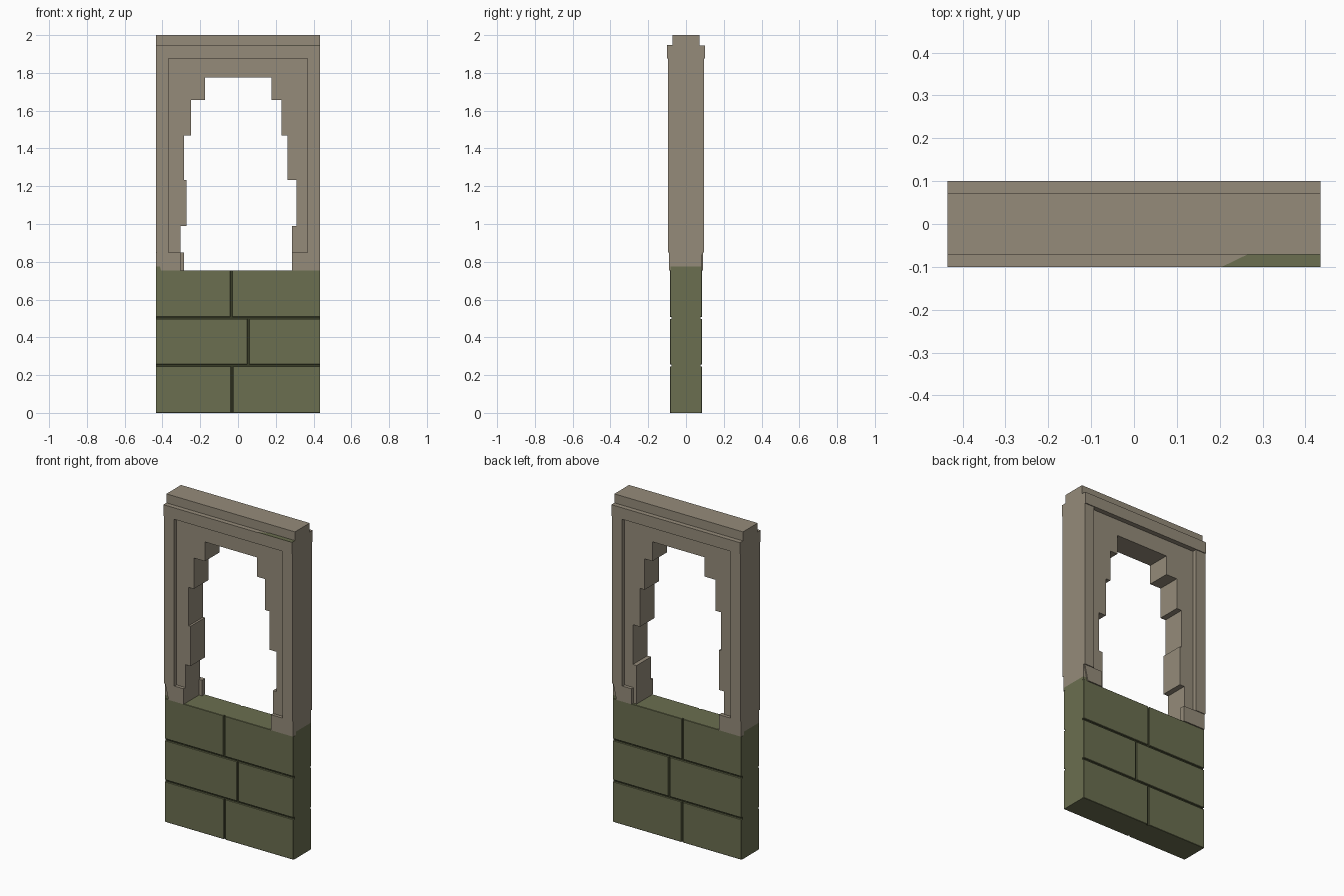
import bpy
import bmesh

default = bpy.data.objects.get("Cube")
if default:
    bpy.data.objects.remove(default, do_unlink=True)


def make_material(name, colour):
    mat = bpy.data.materials.new(name)
    mat.use_nodes = True
    rgba = (*colour, 1)
    mat.diffuse_color = rgba
    bsdf = mat.node_tree.nodes["Principled BSDF"]
    bsdf.inputs["Base Color"].default_value = rgba
    bsdf.inputs["Roughness"].default_value = 0.9
    return mat


stone = make_material("tan stone", (0.30, 0.26, 0.195))
moss = make_material("olive green brick", (0.145, 0.157, 0.079))
joint = make_material("dark olive joint", (0.04, 0.045, 0.02))


def prism(name, points, low, high, mats, axis="y"):
    """Extrude an outline from low to high along the y or z axis."""
    place = (lambda p, d: (p[0], d, p[1])) if axis == "y" else (lambda p, d: (p[0], p[1], d))
    bm = bmesh.new()
    face = bm.faces.new([bm.verts.new(place(p, low)) for p in points])
    grown = bmesh.ops.extrude_face_region(bm, geom=[face])
    for v in grown["geom"]:
        if isinstance(v, bmesh.types.BMVert):
            v.co["xyz".index(axis)] = high
    bmesh.ops.recalc_face_normals(bm, faces=bm.faces)
    mesh = bpy.data.meshes.new(name)
    bm.to_mesh(mesh)
    bm.free()
    for mat in mats:
        mesh.materials.append(mat)
    obj = bpy.data.objects.new(name, mesh)
    bpy.context.collection.objects.link(obj)
    return obj


def box(name, x, y, z, mat):
    corners = [(x[0], z[0]), (x[1], z[0]), (x[1], z[1]), (x[0], z[1])]
    return prism(name, corners, y[0], y[1], [mat])


W = 0.435       # half width
SILL = 0.755    # top of the brick wall
GAP = 0.01

# Wall core: green ends and top, dark where the joints show
core = prism("wall_core", [(-W, 0), (W, 0), (W, SILL), (-W, SILL)], -0.077, 0.077, [moss, joint])
for poly in core.data.polygons:
    poly.material_index = 1 if abs(poly.normal.y) > 0.5 else 0

# Brick faces, with staggered joints, on the front and the back
rows = [(0, -0.032), (1, 0.055), (2, -0.035)]
step = SILL / 3
for side_name, y in (("front", (-0.085, -0.07)), ("back", (0.07, 0.085))):
    for row, split in rows:
        z = (row * step + (GAP / 2 if row else 0),
             (row + 1) * step - (GAP / 2 if row < 2 else 0))
        for end, x in (("right", (-W, split - GAP / 2)), ("left", (split + GAP / 2, W))):
            brick = box(f"{side_name}_brick_{row + 1}_{end}", x, y, z, moss)
            bevel = brick.modifiers.new("soft edge", "BEVEL")
            bevel.width = 0.002
            bevel.segments = 1

# Stepped infill around the opening: (top of step, right x, left x)
steps = [(0.99, -0.305, 0.285), (1.233, -0.272, 0.31), (1.468, -0.285, 0.262),
         (1.657, -0.25, 0.23), (1.775, -0.175, 0.178)]
inner_right, inner_left = [], []
bottom = SILL
for top, right, left in steps:
    inner_right += [(right, bottom), (right, top)]
    inner_left += [(left, bottom), (left, top)]
    bottom = top
outline = ([(-0.40, SILL)] + inner_right + inner_left[::-1]
           + [(0.40, SILL), (0.40, 1.90), (-0.40, 1.90)])
prism("stepped_infill", outline, -0.07, 0.07, [stone])

# Posts, their bases and the green brick tops under them
for name, s in (("right", -1), ("left", 1)):
    span = sorted((s * 0.367, s * W))
    box(f"{name}_post", span, (-0.095, 0.095), (0.85, 1.875), stone)
    box(f"{name}_post_base", span, (-0.083, 0.083), (0.775, 0.85), stone)
    box(f"{name}_brick_top", span, (-0.083, 0.083), (SILL, 0.775), moss)

# Foot blocks: the back pair is the front pair turned half round
for name, s, y in (("front", 1, (-0.09, -0.06)), ("back", -1, (0.06, 0.09))):
    whole = [(0.285, SILL), (W, SILL), (W, 0.85), (0.285, 0.85)]
    chipped = [(-0.305, SILL), (-0.408, SILL), (-0.43, 0.85), (-0.305, 0.85)]
    for kind, shape in (("whole", whole), ("chipped", chipped)):
        prism(f"{name}_{kind}_foot", [(s * x, z) for x, z in shape], y[0], y[1], [stone])

# Lintel moulding and narrower cap
box("lintel", (-W, W), (-0.1, 0.1), (1.875, 1.945), stone)
box("top_cap", (-W, W), (-0.071, 0.071), (1.945, 2.0), stone)

# Green patch on the front ledge of the lintel
prism("ledge_patch", [(0.205, -0.1), (W, -0.1), (W, -0.071), (0.265, -0.071)],
      1.945, 1.947, [moss], axis="z")
